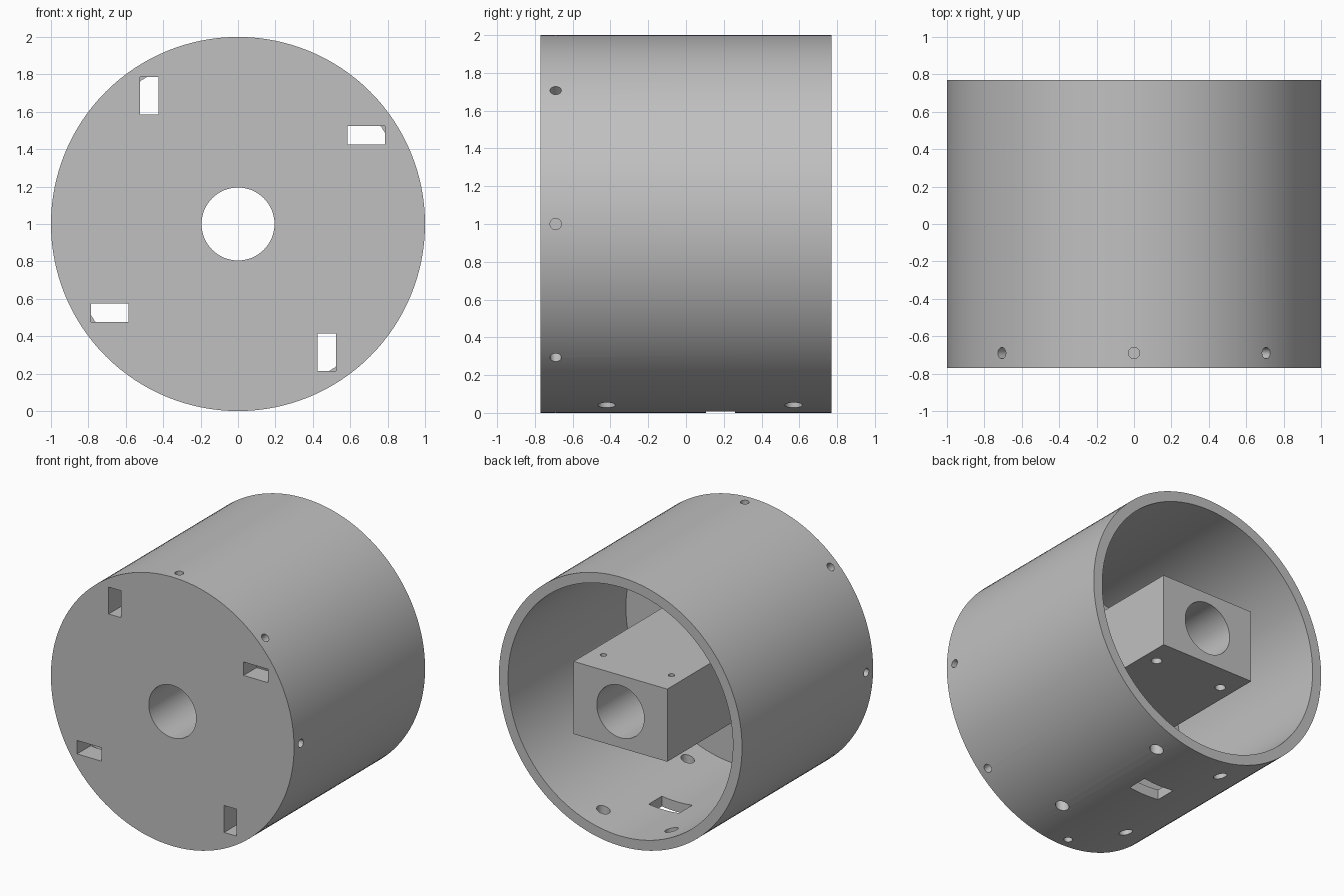
import bpy
import math
from mathutils import Matrix, Vector

if "Cube" in bpy.data.objects:
    bpy.data.objects.remove(bpy.data.objects["Cube"])

grey = bpy.data.materials.new("plain_grey")
grey.use_nodes = True
colour = (0.53, 0.53, 0.53, 1)
grey.diffuse_color = colour
grey.node_tree.nodes["Principled BSDF"].inputs["Base Color"].default_value = colour

CENTRE = Vector((0, 0, 1))
FRONT, BACK = -0.77, 0.77
PLATE_BACK = FRONT + 0.155


def finish(name):
    obj = bpy.context.object
    obj.name = name
    obj.data.materials.append(grey)
    return obj


def rod(name, start, end, radius, sides=32):
    """Cylinder between two points."""
    start, end = Vector(start), Vector(end)
    axis = end - start
    bpy.ops.mesh.primitive_cylinder_add(
        vertices=sides, radius=radius, depth=axis.length,
        location=(start + end) / 2,
        rotation=axis.to_track_quat("Z", "Y").to_euler())
    return finish(name)


def box(name, low, high):
    """Box between two corners."""
    low, high = Vector(low), Vector(high)
    bpy.ops.mesh.primitive_cube_add(size=1, location=(low + high) / 2)
    bpy.context.object.scale = high - low
    bpy.ops.object.transform_apply(location=False, rotation=False, scale=True)
    return finish(name)


def combine(target, tool, operation="DIFFERENCE"):
    """Apply a boolean and discard the tool."""
    bpy.context.view_layer.update()
    tool.hide_render = True
    mod = target.modifiers.new(operation, "BOOLEAN")
    mod.operation, mod.solver, mod.object = operation, "EXACT", tool
    bpy.context.view_layer.objects.active = target
    bpy.ops.object.modifier_apply(modifier=mod.name)
    bpy.data.objects.remove(tool)


# Drum with closed front plate and open back
housing = rod("housing", (0, FRONT, 1), (0, BACK, 1), 1, 128)
combine(housing, rod("cavity", (0, PLATE_BACK, 1), (0, 1, 1), 0.925, 128))

# Central block running from the plate to the open end
combine(housing, box("block", (-0.385, PLATE_BACK - 0.05, 0.73),
                     (0.385, BACK, 1.27)), "UNION")

# Bore through the plate and the block
combine(housing, rod("bore", (0, -1, 1), (0, 1, 1), 0.195, 64))

# Four rectangular slots turned around the front plate
for i in range(4):
    slot = box("plate_slot", (0.585, -1, 1.425), (0.785, PLATE_BACK + 0.004, 1.525))
    turn = Matrix.Rotation(i * math.pi / 2, 4, "Y")
    slot.matrix_world = (Matrix.Translation(CENTRE) @ turn
                         @ Matrix.Translation(slot.location - CENTRE))
    combine(housing, slot)

# Eight blind radial holes around the plate's edge
for i in range(8):
    angle = i * math.pi / 4
    out = Vector((math.sin(angle), 0, math.cos(angle)))
    base = CENTRE + Vector((0, -0.69, 0))
    combine(housing, rod("edge_hole", base + out * 0.85, base + out * 1.1, 0.03))

# Access holes in the lower wall, with counterbored screw holes in the block
for x in (-0.28, 0.28):
    for y in (-0.42, 0.57):
        combine(housing, rod("access_hole", (x, y, -0.1), (x, y, 0.25), 0.046))
        combine(housing, rod("counterbore", (x, y, 0.65), (x, y, 0.77), 0.036))
        combine(housing, rod("screw_hole", (x, y, 0.7), (x, y, 1.35), 0.022))

# Rectangular opening in the lower wall
combine(housing, box("wall_slot", (-0.125, 0.105, -0.1), (0.125, 0.26, 0.25)))

bpy.ops.object.select_all(action="DESELECT")
housing.select_set(True)
bpy.context.view_layer.objects.active = housing
bpy.ops.object.shade_smooth_by_angle(angle=math.radians(30))
